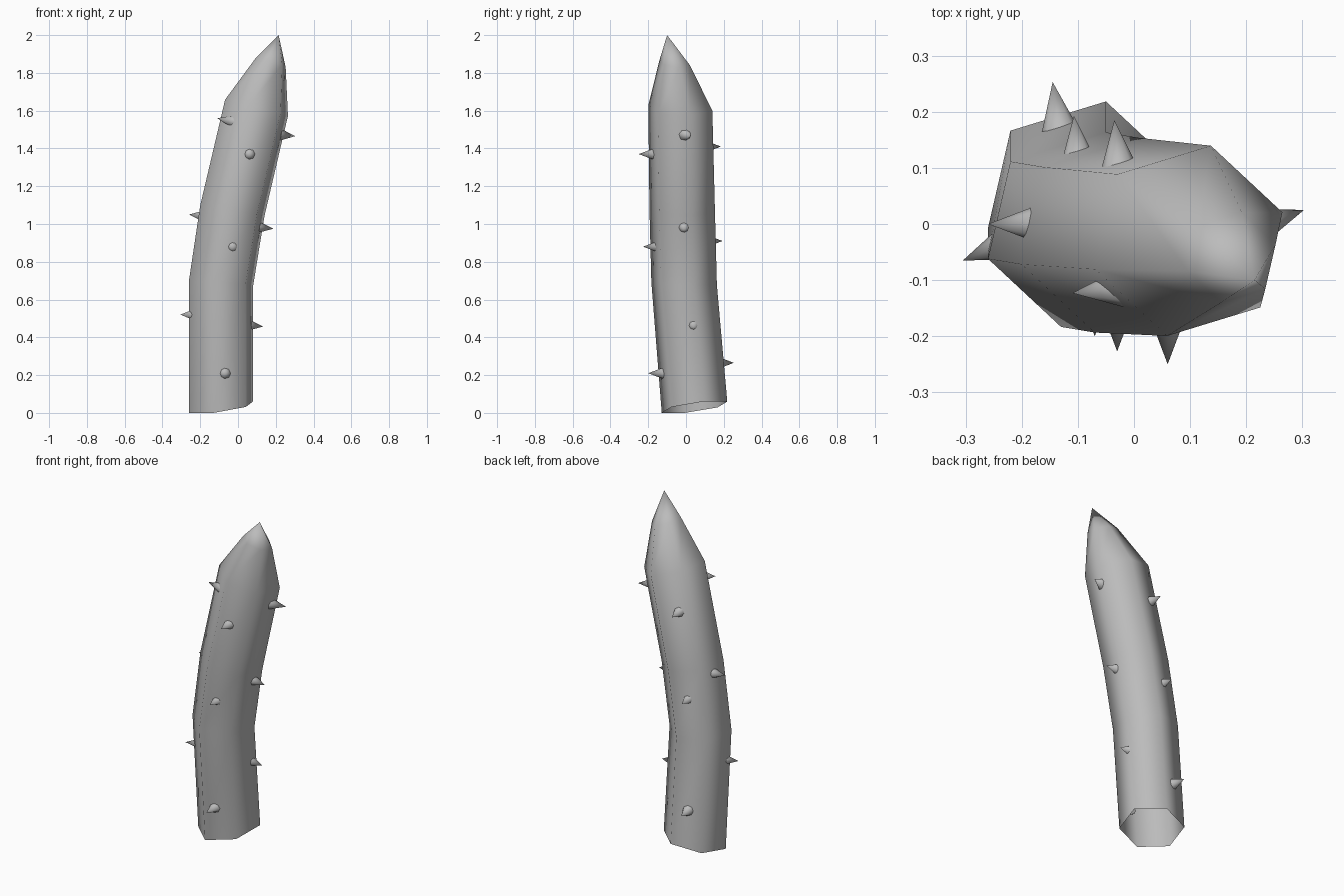
import bpy, bmesh, math
from mathutils import Vector

old = bpy.data.objects.get("Cube")
if old:
    bpy.data.objects.remove(old)

grey = bpy.data.materials.new("plain grey")
grey.use_nodes = True
colour = (0.5, 0.5, 0.5, 1)
grey.diffuse_color = colour
bsdf = next(n for n in grey.node_tree.nodes if n.type == "BSDF_PRINCIPLED")
bsdf.inputs["Base Color"].default_value = colour

SIDES = 6
TURN = math.radians(17)


def finish(bm, name):
    bmesh.ops.recalc_face_normals(bm, faces=bm.faces)
    for f in bm.faces:
        f.smooth = True
    mesh = bpy.data.meshes.new(name)
    bm.to_mesh(mesh)
    bm.free()
    mesh.materials.append(grey)
    obj = bpy.data.objects.new(name, mesh)
    bpy.context.collection.objects.link(obj)


def build_stalk():
    # ring centre x, y, z, radius, and slope of the ring along x and y
    rings = [
        (-0.09, 0.045, 0.03, 0.178, 0.14, 0.14),
        (-0.09, -0.01, 0.685, 0.178, -0.06, -0.03),
        (-0.03, -0.02, 1.07, 0.178, -0.15, -0.03),
        (0.098, -0.03, 1.615, 0.174, -0.25, -0.03),
        (0.174, -0.06, 1.855, 0.082, -0.3, -0.1),
    ]
    bm = bmesh.new()
    loops = []
    for x, y, z, r, sx, sy in rings:
        loop = []
        for i in range(SIDES):
            a = TURN + i * math.tau / SIDES
            dx, dy = r * math.cos(a), r * math.sin(a)
            loop.append(bm.verts.new((x + dx, y + dy, max(0, z + sx * dx + sy * dy))))
        loops.append(loop)
    tip = bm.verts.new((0.215, -0.1, 2))
    for i in range(SIDES):
        j = (i + 1) % SIDES
        for low, high in zip(loops, loops[1:]):
            bm.faces.new((low[i], low[j], high[j], high[i]))
        bm.faces.new((loops[-1][i], loops[-1][j], tip))
    finish(bm, "stalk")


def build_thorn(name, tip, direction):
    length = 0.09
    tip, direction = Vector(tip), Vector(direction).normalized()
    bm = bmesh.new()
    bmesh.ops.create_cone(bm, cap_ends=True, segments=8, radius1=0.034,
                          radius2=0, depth=length)
    bmesh.ops.remove_doubles(bm, verts=bm.verts, dist=0.0001)
    bm.transform(direction.to_track_quat("Z", "Y").to_matrix().to_4x4())
    bmesh.ops.translate(bm, verts=bm.verts, vec=tip - direction * length / 2)
    for e in bm.edges:
        if any(len(f.verts) > 3 for f in e.link_faces):
            e.smooth = False
    finish(bm, name)


build_stalk()

# Three thorns up each side: tip position and pointing direction
thorns = {
    "front": [((-0.07, -0.2, 0.21), (0, -1, 0)),
              ((-0.03, -0.227, 0.88), (0, -1, 0)),
              ((0.06, -0.25, 1.37), (0, -1, 0))],
    "back": [((-0.145, 0.253, 0.265), (-0.15, 1, 0)),
             ((-0.107, 0.193, 0.91), (-0.1, 1, 0)),
             ((-0.035, 0.185, 1.41), (-0.1, 1, 0))],
    "left": [((0.133, 0.04, 0.457), (1, 0, -0.1)),
             ((0.187, -0.01, 0.975), (1, 0, -0.1)),
             ((0.303, 0.025, 1.465), (1, 0.35, -0.1))],
    "right": [((-0.305, -0.065, 0.52), (-1, -0.4, 0)),
              ((-0.26, 0, 1.05), (-1, 0, 0.1)),
              ((-0.11, -0.123, 1.56), (-1, -0.1, 0.2))],
}
for side, row in thorns.items():
    for n, (tip, direction) in enumerate(row, 1):
        build_thorn(f"{side}_thorn_{n}", tip, direction)
